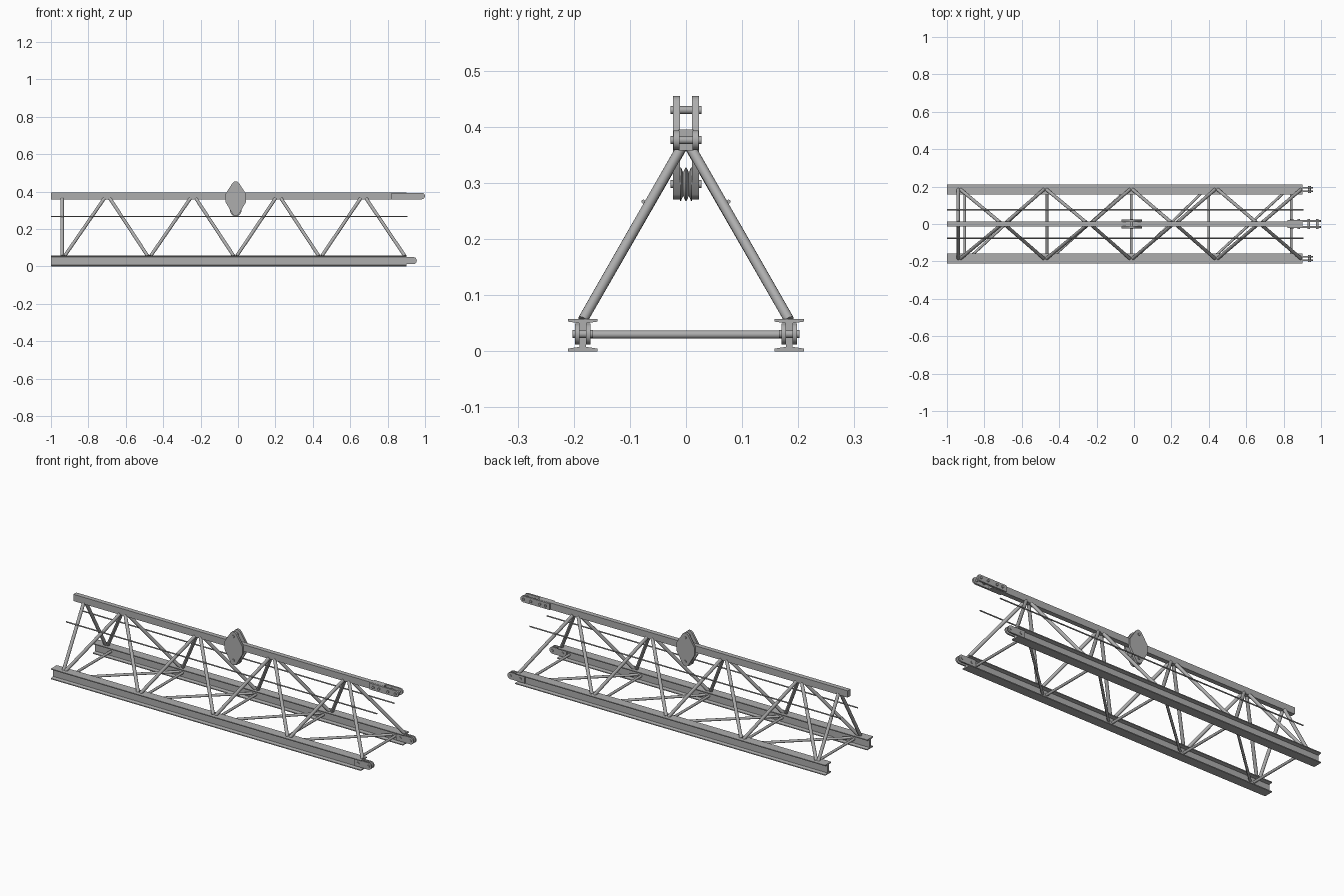
import bpy, bmesh, math
from mathutils import Vector

cube = bpy.data.objects.get("Cube")
if cube:
    bpy.data.objects.remove(cube, do_unlink=True)

steel = bpy.data.materials.new("grey steel")
steel.use_nodes = True
steel.diffuse_color = (0.42, 0.42, 0.42, 1)
steel.node_tree.nodes["Principled BSDF"].inputs["Base Color"].default_value = (0.42, 0.42, 0.42, 1)


def finish(name, bm):
    bmesh.ops.recalc_face_normals(bm, faces=bm.faces)
    mesh = bpy.data.meshes.new(name)
    bm.to_mesh(mesh)
    bm.free()
    mesh.materials.append(steel)
    mesh.shade_smooth()
    mesh.set_sharp_from_angle(angle=math.radians(35))
    obj = bpy.data.objects.new(name, mesh)
    bpy.context.collection.objects.link(obj)
    return obj


def add_tube(bm, a, b, r, sides=16):
    a, b = Vector(a), Vector(b)
    d = b - a
    mat = d.to_track_quat('Z', 'Y').to_matrix().to_4x4()
    mat.translation = (a + b) / 2
    bmesh.ops.create_cone(bm, cap_ends=True, segments=sides, radius1=r, radius2=r,
                          depth=d.length, matrix=mat)


def tubes(name, lines, r, sides=16):
    bm = bmesh.new()
    for a, b in lines:
        add_tube(bm, a, b, r, sides)
    return finish(name, bm)


def add_prism(bm, profile, to_point, start, end):
    """Extrude a flat outline between two positions on the remaining axis."""
    face = bm.faces.new([bm.verts.new(to_point(p, start)) for p in profile])
    ext = bmesh.ops.extrude_face_region(bm, geom=[face])
    shift = Vector(to_point((0, 0), end)) - Vector(to_point((0, 0), start))
    bmesh.ops.translate(bm, vec=shift, verts=[v for v in ext["geom"] if isinstance(v, bmesh.types.BMVert)])


def along_x(p, x):
    return (x, p[0], p[1])


def along_y(p, y):
    return (p[0], y, p[1])


def arc(cx, cz, r, start, end, steps=10):
    angles = [math.radians(start + (end - start) * i / steps) for i in range(steps + 1)]
    return [(cx + r * math.cos(t), cz + r * math.sin(t)) for t in angles]


def plates(name, profile, y_mid, inner, outer):
    bm = bmesh.new()
    for s in (-1, 1):
        add_prism(bm, profile, along_y, y_mid + s * inner, y_mid + s * outer)
    return finish(name, bm)


def pins(name, spots, y_mid, half, r=0.007):
    return tubes(name, [((x, y_mid - half, z), (x, y_mid + half, z)) for x, z in spots], r)


CHORD_Y = 0.184
BOTTOM_NODES = [-0.935, -0.475, -0.015, 0.44, 0.9]
TOP_NODES = [-0.70, -0.24, 0.215, 0.67]
CROSS_X = [-0.905, -0.465, -0.015, 0.40, 0.84]

# Lower chords: I-beams with paired end lugs and pins
half = [(0.026, 0), (0.026, 0.005), (0.006, 0.008), (0.006, 0.050), (0.026, 0.053), (0.026, 0.058)]
section = half + [(-y, z) for y, z in reversed(half)]
for side, s in (("left", 1), ("right", -1)):
    y0 = s * CHORD_Y
    # The model faces -y, so sides of the long beam are named front and back
    label = "back" if s > 0 else "front"
    bm = bmesh.new()
    add_prism(bm, [(y + y0, z) for y, z in section], along_x, -1, 0.9)
    finish(label + "_lower_chord", bm)
    lug = arc(0.937, 0.031, 0.019, -90, 90) + [(0.85, 0.050), (0.85, 0.012)]
    plates(label + "_lower_lugs", lug, y0, 0.006, 0.014)
    pins(label + "_lower_pins", [(0.875, 0.031), (0.938, 0.031)], y0, 0.018)

    # Sloping side braces zigzag between the chords
    lines = [((-0.94, y0, 0.056), (-0.94, s * 0.008, 0.362))]
    for i, x in enumerate(TOP_NODES):
        lines.append(((BOTTOM_NODES[i] + 0.008, y0, 0.056), (x - 0.016, s * 0.009, 0.362)))
        lines.append(((BOTTOM_NODES[i + 1] - 0.008, y0, 0.056), (x + 0.016, s * 0.009, 0.362)))
    tubes(label + "_side_braces", lines, 0.009)

    # Long thin cable rod on each side
    tubes(label + "_cable", [((-1, s * 0.076, 0.267), (0.905, s * 0.076, 0.267))], 0.0035, 10)

# Floor bracing: cross tubes and one diagonal per bay
tubes("cross_tubes", [((x, -CHORD_Y, 0.03), (x, CHORD_Y, 0.03)) for x in CROSS_X], 0.007)
tubes("floor_diagonals", [((a + 0.02, -CHORD_Y, 0.03), (b - 0.02, CHORD_Y, 0.03))
                          for a, b in zip(CROSS_X, CROSS_X[1:])], 0.007)

# Upper chord: square bar with end lugs
bm = bmesh.new()
add_prism(bm, [(-0.013, 0.358), (0.013, 0.358), (0.013, 0.395), (-0.013, 0.395)], along_x, -1, 0.9)
finish("upper_chord", bm)
top_lug = arc(0.982, 0.3765, 0.0175, -90, 90) + [(0.82, 0.394), (0.82, 0.359)]
plates("upper_lugs", top_lug, 0, 0.012, 0.022)
pins("upper_pins", [(x, 0.3765) for x in (0.845, 0.88, 0.935, 0.98)], 0, 0.028)

# Central hanger: paired plates, pins and a grooved sheave below the chord
HX = -0.012
outline = (arc(HX, 0.434, 0.021, 35, 145) + [(HX - 0.055, 0.388), (HX - 0.055, 0.345)]
           + arc(HX, 0.292, 0.021, 215, 325) + [(HX + 0.055, 0.345), (HX + 0.055, 0.388)])
plates("hanger_plates", outline, 0, 0.011, 0.023)
pins("hanger_pins", [(HX, 0.430), (HX, 0.298)], 0, 0.028)

groove = [(-0.011, 0), (-0.011, 0.03), (-0.009, 0.03), (-0.005, 0.021), (-0.001, 0.03)]
groove += [(-y, r) for y, r in reversed(groove)]
bm = bmesh.new()
verts = [bm.verts.new((HX, y, 0.298 + r)) for y, r in groove]
edges = [bm.edges.new(pair) for pair in zip(verts, verts[1:])]
bmesh.ops.spin(bm, geom=verts + edges, cent=(HX, 0, 0.298), axis=(0, 1, 0),
               angle=math.tau, steps=32)
bmesh.ops.remove_doubles(bm, verts=bm.verts, dist=0.0001)
finish("hanger_sheave", bm)
